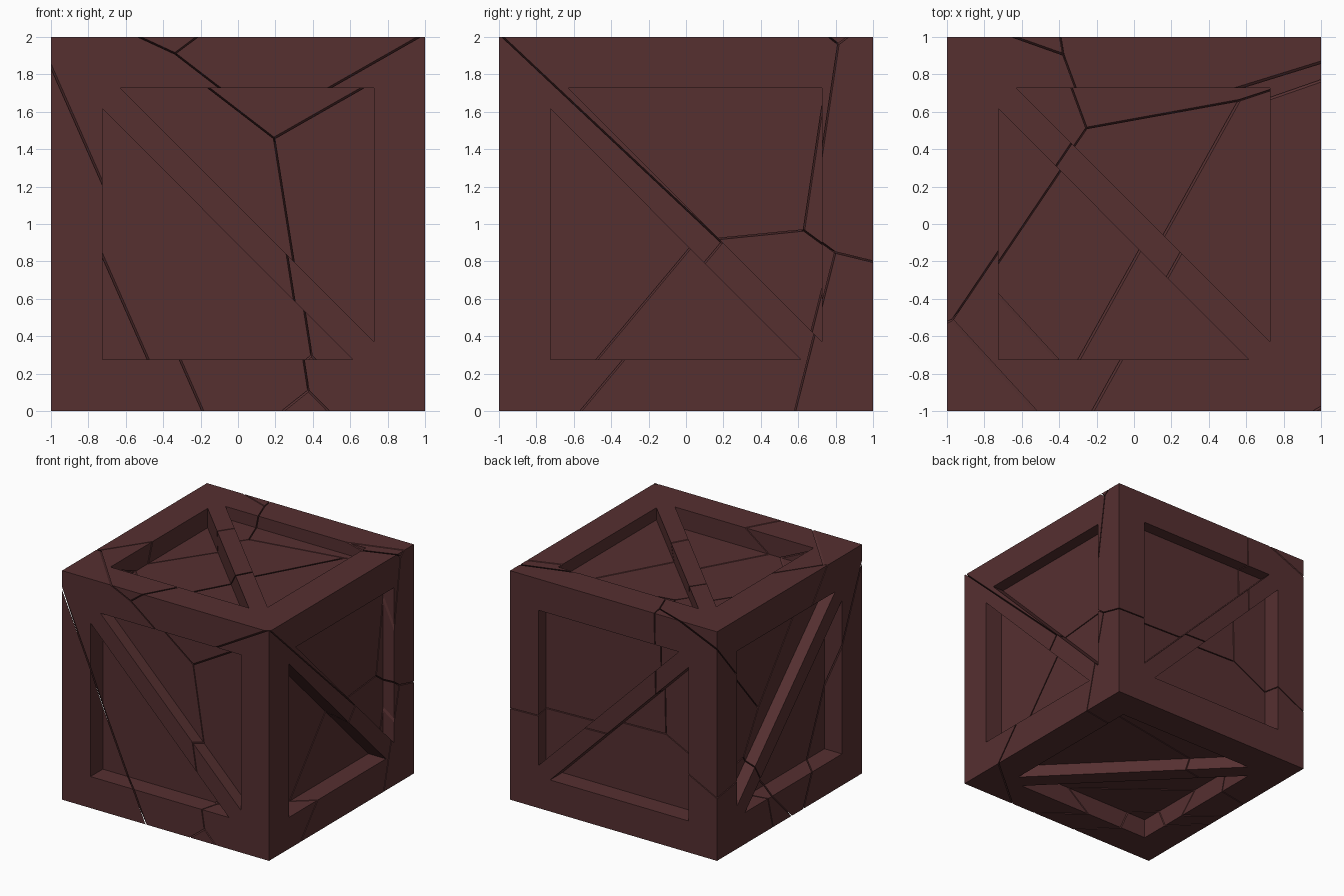
import bpy, bmesh
from mathutils import Vector, Matrix

if "Cube" in bpy.data.objects:
    bpy.data.objects.remove(bpy.data.objects["Cube"])

GAP = 0.004                      # half width of the cracks
PANEL = [                        # recessed triangles (corners, depth)
    ([(-0.63, 0.727), (0.727, 0.727), (0.727, -0.63)], 0.107),
    ([(-0.725, 0.617), (-0.725, -0.725), (0.613, -0.725)], 0.17),
]
SEEDS = {                        # one centre per broken piece
    "front_right_piece": (1.01, -0.978, 0.993),
    "front_left_piece": (-0.387, -0.60, 0.773),
    "upper_right_piece": (0.488, -0.117, 1.91),
    "lower_middle_piece": (0.13, 0.06, 0.125),
    "top_piece": (0.271, 0.004, 2.20),
    "front_corner_piece": (-0.88, -1.095, 0.556),
    "back_left_top_piece": (-0.975, 0.845, 1.91),
    "back_right_piece": (0.05, 1.223, 1.709),
    "back_left_piece": (-0.898, 1.062, 1.728),
    "lower_back_piece": (0.0, 0.79, -0.06),
    "top_sliver_piece": (0.28, 0.48, 2.67),
}

paint = bpy.data.materials.new("dark red brown wood")
paint.diffuse_color = (0.092, 0.029, 0.030, 1)
paint.use_nodes = True
paint.node_tree.nodes["Principled BSDF"].inputs["Base Color"].default_value = paint.diffuse_color


def add_object(name, bm):
    mesh = bpy.data.meshes.new(name)
    bm.to_mesh(mesh)
    bm.free()
    mesh.materials.append(paint)
    obj = bpy.data.objects.new(name, mesh)
    bpy.context.collection.objects.link(obj)
    return obj


def add_prism(bm, axis, side, tri, depth):
    """Triangular prism pushed into one face of the crate."""
    rings = []
    for level in (1.2, 1 - depth):
        ring = []
        for p in tri:
            co = list(p)
            co.insert(axis, side * level)
            ring.append(bm.verts.new((co[0], co[1], co[2] + 1)))
        rings.append(ring)
    a, b = rings
    bm.faces.new(a)
    bm.faces.new(b[::-1])
    for i in range(3):
        j = (i + 1) % 3
        bm.faces.new((a[j], a[i], b[i], b[j]))


# cutter holding all twelve panel recesses
bm = bmesh.new()
for axis in range(3):
    for side in (-1, 1):
        for tri, depth in PANEL:
            add_prism(bm, axis, side, tri, depth)
bmesh.ops.recalc_face_normals(bm, faces=bm.faces[:])
cutter = add_object("panel_cutter", bm)
cutter.hide_render = True

# broken crate pieces: cube cut by the planes midway between centres
pieces = []
for name, seed in SEEDS.items():
    s = Vector(seed)
    bm = bmesh.new()
    bmesh.ops.create_cube(bm, size=2, matrix=Matrix.Translation((0, 0, 1)))
    for other_name, other in SEEDS.items():
        if other_name == name:
            continue
        o = Vector(other)
        n = (o - s).normalized()
        cut = bmesh.ops.bisect_plane(
            bm, geom=bm.verts[:] + bm.edges[:] + bm.faces[:], dist=1e-6,
            plane_co=(s + o) / 2 - n * GAP, plane_no=n, clear_outer=True)
        rim = [e for e in cut["geom_cut"]
               if isinstance(e, bmesh.types.BMEdge) and e.is_boundary]
        if len(rim) > 2:
            bmesh.ops.edgeloop_fill(bm, edges=rim)
    if not bm.faces:
        bm.free()
        continue
    bmesh.ops.recalc_face_normals(bm, faces=bm.faces[:])
    obj = add_object(name, bm)
    mod = obj.modifiers.new("panels", 'BOOLEAN')
    mod.operation = 'DIFFERENCE'
    mod.solver = 'EXACT'
    mod.object = cutter
    pieces.append(obj)

# bake the recesses into the pieces and drop the cutter
bpy.context.view_layer.update()
deps = bpy.context.evaluated_depsgraph_get()
baked = [bpy.data.meshes.new_from_object(p.evaluated_get(deps)) for p in pieces]
for obj, mesh in zip(pieces, baked):
    obj.modifiers.clear()
    obj.data = mesh
    mesh.materials.clear()
    mesh.materials.append(paint)
    for f in mesh.polygons:
        f.material_index = 0
bpy.data.objects.remove(cutter)
